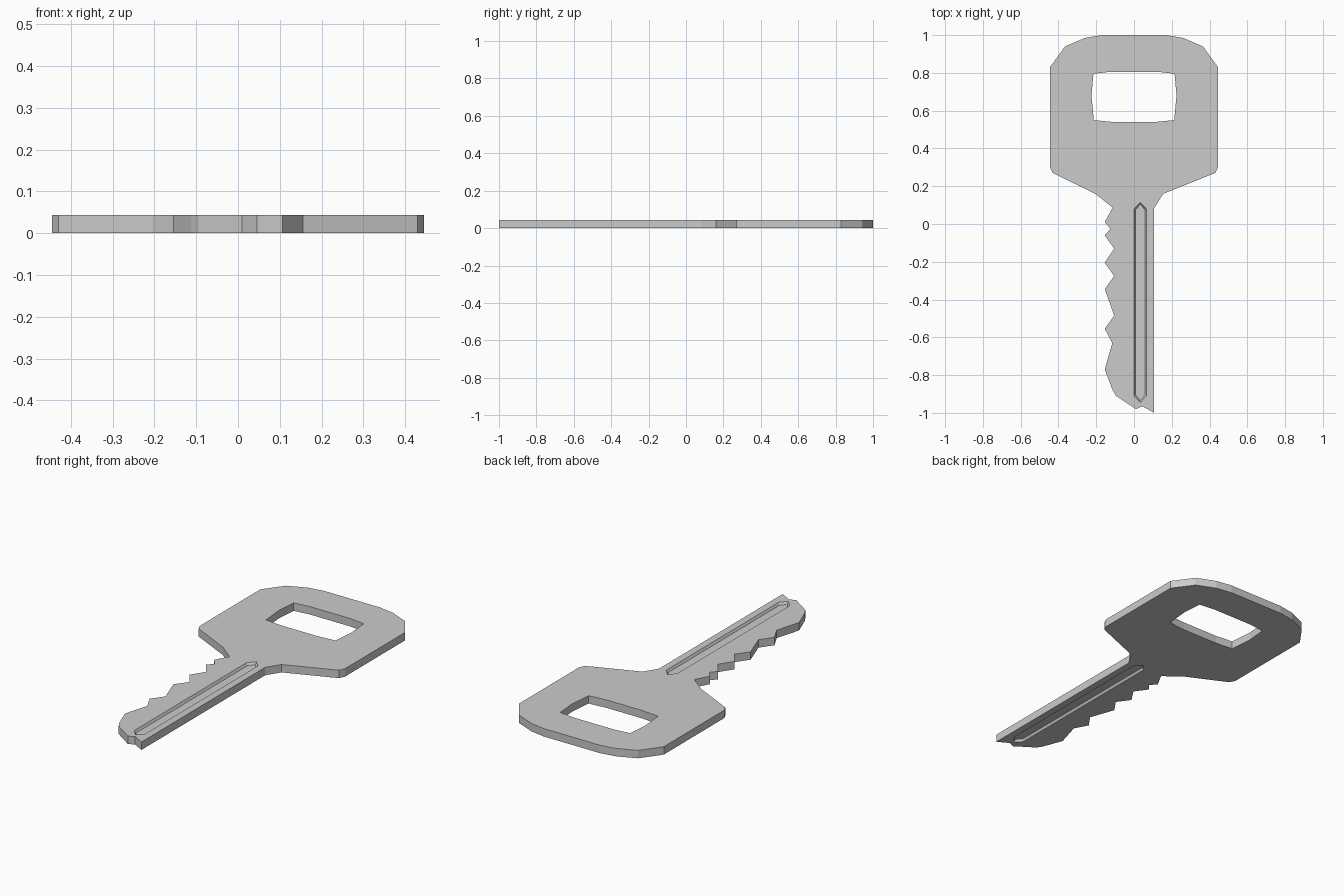
import bpy, bmesh

if "Cube" in bpy.data.objects:
    bpy.data.objects.remove(bpy.data.objects["Cube"])

THICK = 0.044
DEPTH = 0.013


def loft(name, rings):
    """Closed solid from (outline, z) rings listed bottom to top."""
    bm = bmesh.new()
    loops = [[bm.verts.new((x, y, z)) for x, y in pts] for pts, z in rings]
    for a, b in zip(loops, loops[1:]):
        n = len(a)
        for i in range(n):
            j = (i + 1) % n
            bm.faces.new((a[i], a[j], b[j], b[i]))
    bm.faces.new(loops[0][::-1])
    bm.faces.new(loops[-1])
    bmesh.ops.recalc_face_normals(bm, faces=bm.faces)
    mesh = bpy.data.meshes.new(name)
    bm.to_mesh(mesh)
    bm.free()
    ob = bpy.data.objects.new(name, mesh)
    bpy.context.collection.objects.link(ob)
    return ob


def cut(target, cutter):
    """Subtract the cutter, bake the result and delete the cutter."""
    cutter.hide_render = True
    mod = target.modifiers.new(cutter.name, 'BOOLEAN')
    mod.operation = 'DIFFERENCE'
    mod.solver = 'EXACT'
    mod.object = cutter
    bpy.context.view_layer.objects.active = target
    bpy.ops.object.modifier_apply(modifier=mod.name)
    bpy.data.objects.remove(cutter)


def mirrored(pts):
    return [(-x, y) for x, y in reversed(pts)]


# Key outline: bow (head), then neck, straight back edge, tip and teeth
bow = [(0.43, 0.27), (0.445, 0.30), (0.445, 0.83), (0.365, 0.94),
       (0.26, 0.985), (0.17, 1.0)]
blade = [(-0.205, 0.16), (-0.113, 0.087),
         (-0.155, 0.01), (-0.125, -0.025), (-0.155, -0.06),
         (-0.105, -0.13), (-0.155, -0.205), (-0.105, -0.275),
         (-0.155, -0.345), (-0.105, -0.485), (-0.155, -0.555),
         (-0.115, -0.63), (-0.155, -0.77), (-0.113, -0.88), (-0.095, -0.91),
         (0.01, -0.98), (0.045, -0.965), (0.107, -1.0),
         (0.107, 0.085), (0.155, 0.16)]
outline = bow + mirrored(bow) + blade
key = loft("key_body", [(outline, 0), (outline, THICK)])

# Key ring window
side = [(0.11, 0.54), (0.213, 0.55), (0.225, 0.68), (0.215, 0.795),
        (0.125, 0.806)]
window = side + mirrored(side)
cut(key, loft("window_cutter", [(window, -0.1), (window, 0.1)]))


# Bevelled groove on both faces of the blade
def groove(inset):
    cx, w, p = 0.033, 0.034 - inset, 1.2 * inset
    return [(cx, -0.945 + p), (cx + w, -0.908 + p * 0.5),
            (cx + w, 0.078 - p * 0.5), (cx, 0.115 - p),
            (cx - w, 0.078 - p * 0.5), (cx - w, -0.908 + p * 0.5)]


wide, narrow = groove(0), groove(0.008)
cut(key, loft("top_groove_cutter",
              [(narrow, THICK - DEPTH), (wide, THICK), (wide, THICK + 0.05)]))
cut(key, loft("bottom_groove_cutter",
              [(wide, -0.05), (wide, 0), (narrow, DEPTH)]))
